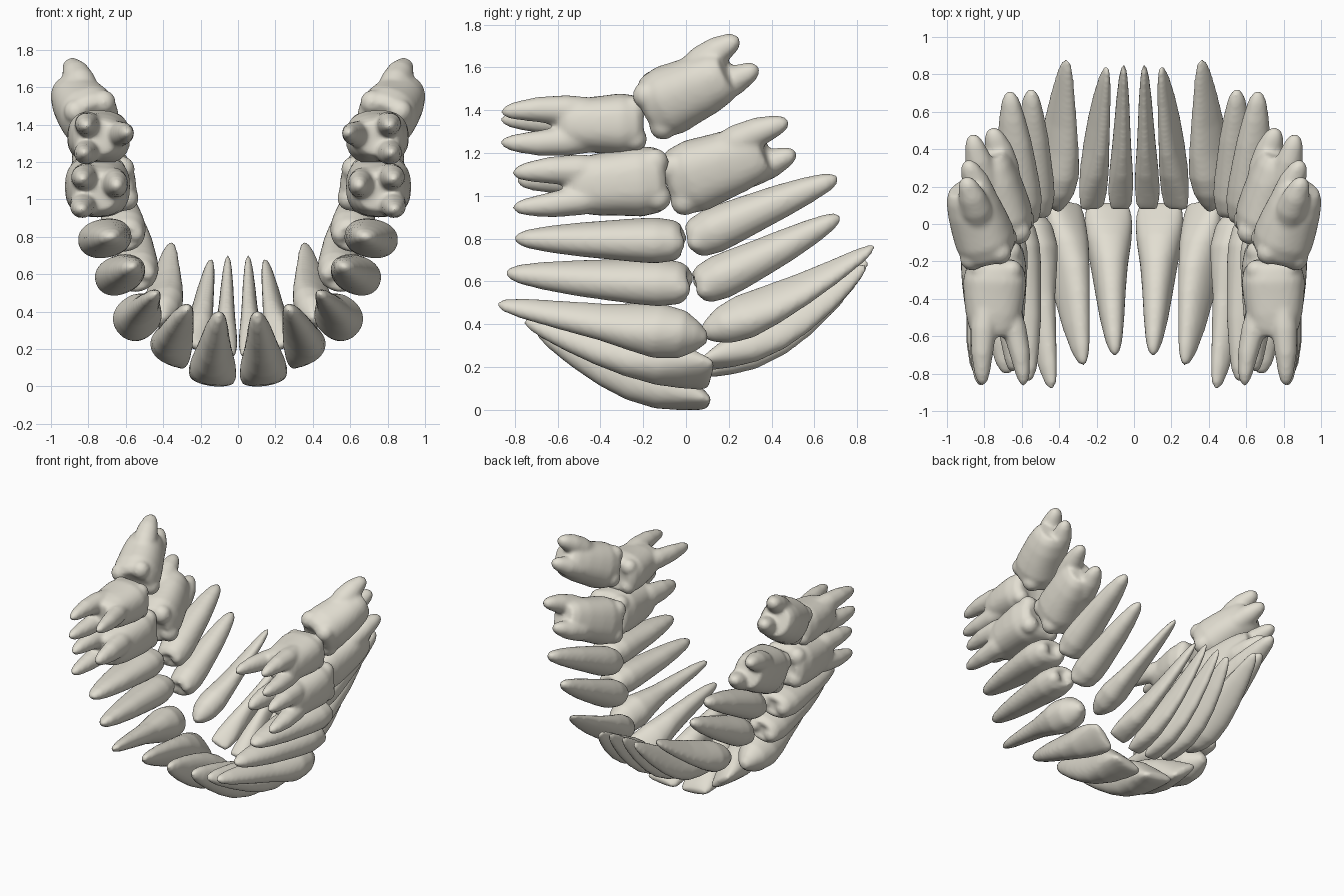
import bpy, bmesh, math
from mathutils import Vector as V

if "Cube" in bpy.data.objects:
    bpy.data.objects.remove(bpy.data.objects["Cube"])

# Profiles: (position along the axis, mesio-distal factor, inner-outer factor)
INCISOR = [(0, .82, .16), (.04, .95, .32), (.14, 1, .6), (.26, .93, .88), (.42, .75, 1),
           (.58, .62, .92), (.75, .5, .72), (.9, .35, .47), (.97, .22, .28), (1, .09, .1)]
CANINE = [(0, .2, .18), (.05, .6, .45), (.13, .92, .75), (.25, 1, .96), (.4, .8, .95),
          (.58, .6, .8), (.75, .46, .6), (.9, .32, .4), (.97, .2, .26), (1, .08, .1)]
SLIM_CANINE = [(0, .2, .18), (.05, .6, .45), (.12, .92, .75), (.24, 1, .93), (.36, .8, .86),
               (.5, .6, .7), (.7, .46, .54), (.88, .33, .38), (.97, .2, .24), (1, .08, .1)]
PREMOLAR = [(.05, .2, .2), (.025, .62, .68), (.07, .88, .88), (.18, 1, 1), (.3, .95, .97),
            (.45, .85, .88), (.62, .74, .77), (.8, .58, .58), (.93, .4, .4), (.98, .24, .24), (1, .1, .12)]
MOLAR = [(.08, .2, .2), (.045, .72, .7), (.12, .92, .9), (.3, 1, 1), (.5, .93, .96),
         (.72, .87, .88), (.9, .76, .76), (1, .62, .6)]
ROOT = [(0, 1, 1), (.3, 1, 1), (.6, .85, .85), (.85, .6, .6), (.95, .4, .4), (1, .14, .14)]

ENAMEL = bpy.data.materials.new("enamel")
ENAMEL.diffuse_color = (.76, .73, .64, 1)
ENAMEL.use_nodes = True
ENAMEL.node_tree.nodes["Principled BSDF"].inputs["Base Color"].default_value = ENAMEL.diffuse_color


def frame(d, outward):
    n = (outward - d * outward.dot(d)).normalized()
    return d.cross(n).normalized(), n


def loft(bm, p0, p1, bow, profile, md, bl, outward, power=2.0, seg=28):
    """Skin super-elliptic rings along a bowed axis."""
    p0, p1, bow = V(p0), V(p1), V(bow)
    rings = []
    for t, a, b in profile:
        c = p0.lerp(p1, t) + bow * (4 * t * (1 - t))
        d = (p1 - p0 + bow * (4 - 8 * t)).normalized()
        tan, n = frame(d, outward)
        ring = []
        for i in range(seg):
            u = 2 * math.pi * i / seg
            cu, su = math.cos(u), math.sin(u)
            x = math.copysign(abs(cu) ** (2 / power), cu) * md * a
            y = math.copysign(abs(su) ** (2 / power), su) * bl * b
            ring.append(bm.verts.new(c + tan * x + n * y))
        rings.append(ring)
    for r, s in zip(rings, rings[1:]):
        for i in range(seg):
            j = (i + 1) % seg
            bm.faces.new((r[i], r[j], s[j], s[i]))
    bm.faces.new(rings[0][::-1])
    bm.faces.new(rings[-1])


def cusp(bm, centre, r):
    new = bmesh.ops.create_uvsphere(bm, u_segments=14, v_segments=10, radius=r)["verts"]
    bmesh.ops.translate(bm, verts=new, vec=centre)


def tooth(name, profile, angle, p0, p1, md, bl, bow=(0, 0, 0), roots=(), power=2.2):
    bm = bmesh.new()
    a = math.radians(angle)
    outward = V((math.sin(a), 0, -math.cos(a)))
    loft(bm, p0, p1, bow, profile, md, bl, outward, power)
    d = (V(p1) - V(p0) + V(bow) * 4).normalized()
    tan, n = frame(d, outward)
    length = (V(p1) - V(p0)).length
    # Cusps on the chewing surface
    if profile is PREMOLAR:
        for s, r in ((.5, .5), (-.5, .43)):
            cusp(bm, V(p0) + n * bl * s + d * (r * md + .005), md * r)
    if profile is MOLAR:
        for s in (1, -1):
            for q in (1, -1):
                r = md * .4
                cusp(bm, V(p0) + n * bl * .5 * s + tan * md * .5 * q + d * (r + .004), r)
    # Separate roots start inside the trunk
    for tip, rm, rb in roots:
        off = V(tip) - V(p1)
        side = off - d * off.dot(d)
        if side.length > .07:
            side = side.normalized() * .07
        start = V(p1) + side - d * length * .4
        loft(bm, start, tip, side * .25, ROOT, rm, rb, outward)
    bmesh.ops.recalc_face_normals(bm, faces=bm.faces)
    me = bpy.data.meshes.new(name)
    bm.to_mesh(me)
    bm.free()
    me.materials.append(ENAMEL)
    ob = bpy.data.objects.new(name, me)
    bpy.context.collection.objects.link(ob)
    # Fuse the pieces, soften, and mirror to the other side
    m = ob.modifiers.new("fuse", 'REMESH')
    m.mode, m.voxel_size, m.use_smooth_shade = 'VOXEL', .0135, True
    m = ob.modifiers.new("soften", 'SMOOTH')
    m.factor, m.iterations = .5, 7
    m = ob.modifiers.new("pair", 'MIRROR')
    m.use_mirror_merge = False


# Front row: roots towards -y
tooth("front_central_incisor", INCISOR, 8, (.137, .11, .03), (.10, -.70, .385), .13, .13, (.01, 0, -.012))
tooth("front_lateral_incisor", INCISOR, 38, (.365, .12, .16), (.27, -.755, .42), .12, .125, (.02, 0, -.003))
tooth("front_canine", SLIM_CANINE, 52, (.555, .10, .335), (.44, -.88, .495), .12, .145, (.015, 0, -.004))
tooth("front_first_premolar", PREMOLAR, 68, (.65, .035, .59), (.565, -.84, .64), .105, .135, (.0, 0, -.005))
tooth("front_second_premolar", PREMOLAR, 80, (.72, .005, .79), (.68, -.80, .80), .105, .145)
tooth("front_first_molar", MOLAR, 90, (.75, -.07, 1.08), (.755, -.56, 1.04), .165, .175, power=2.6,
      roots=[((.83, -.81, 1.105), .075, .075), ((.835, -.81, .945), .07, .075), ((.65, -.79, 1.07), .085, .075)])
tooth("front_second_molar", MOLAR, 92, (.74, -.18, 1.335), (.755, -.60, 1.33), .145, .17, power=2.5,
      roots=[((.81, -.865, 1.39), .07, .07), ((.82, -.865, 1.25), .07, .07), ((.59, -.865, 1.355), .07, .065)])

# Back row: roots towards +y
tooth("back_central_incisor", INCISOR, 5, (.073, .08, .17), (.055, .85, .70), .067, .10, (0, .01, -.05))
tooth("back_lateral_incisor", INCISOR, 22, (.225, .08, .215), (.145, .84, .68), .078, .105, (.01, .01, -.04))
tooth("back_canine", CANINE, 50, (.41, .07, .355), (.36, .88, .765), .09, .125, (.01, 0, -.03))
tooth("back_first_premolar", PREMOLAR, 65, (.535, .035, .565), (.55, .72, .905), .10, .115, (0, 0, -.01))
tooth("back_second_premolar", PREMOLAR, 75, (.60, .0, .78), (.665, .71, 1.085), .105, .12, (0, 0, .005))
tooth("back_first_molar", MOLAR, 82, (.665, -.09, 1.045), (.785, .37, 1.215), .17, .155, power=2.5,
      roots=[((.765, .51, 1.205), .08, .09), ((.865, .48, 1.345), .08, .085)])
tooth("back_second_molar", MOLAR, 78, (.755, -.19, 1.395), (.90, .20, 1.575), .165, .16, power=2.3,
      roots=[((.90, .335, 1.60), .08, .085), ((.905, .25, 1.73), .08, .085)])
